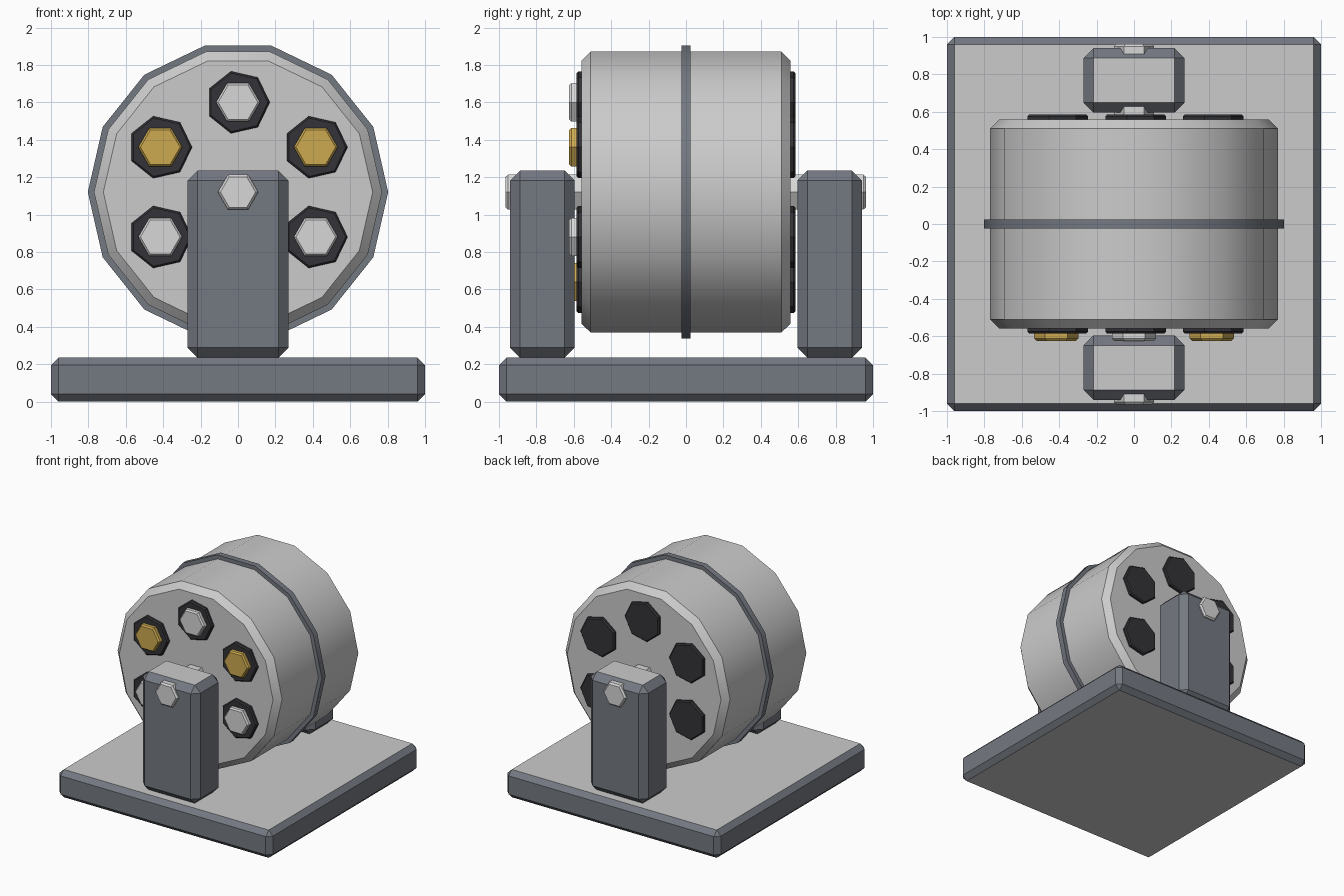
import bpy, bmesh, math

if "Cube" in bpy.data.objects:
    bpy.data.objects.remove(bpy.data.objects["Cube"])

AXLE_Z = 1.12


def material(name, color):
    m = bpy.data.materials.new(name)
    m.diffuse_color = (*color, 1.0)
    m.use_nodes = True
    m.node_tree.nodes["Principled BSDF"].inputs["Base Color"].default_value = m.diffuse_color
    return m


SILVER = material("silver", (0.60, 0.60, 0.60))
BRIGHT = material("bright_silver", (0.68, 0.68, 0.68))
STEEL = material("blue_grey_steel", (0.175, 0.19, 0.22))
DARK = material("near_black", (0.033, 0.033, 0.04))
GOLD = material("gold", (0.61, 0.40, 0.08))


def finish(name, bm, mats, location, smooth=False):
    bmesh.ops.recalc_face_normals(bm, faces=bm.faces)
    mesh = bpy.data.meshes.new(name)
    bm.to_mesh(mesh)
    bm.free()
    for m in mats:
        mesh.materials.append(m)
    ob = bpy.data.objects.new(name, mesh)
    ob.location = location
    bpy.context.collection.objects.link(ob)
    if smooth:
        bpy.ops.object.select_all(action='DESELECT')
        ob.select_set(True)
        bpy.context.view_layer.objects.active = ob
        bpy.ops.object.shade_smooth_by_angle(angle=math.radians(30))
    return ob


def prism(name, sides, radius, y0, y1, bevel, mat, x=0.0, z=AXLE_Z, smooth=False):
    """Chamfered prism lying along y, first corner pointing to +x."""
    bm = bmesh.new()
    profile = [(radius - bevel, y0), (radius, y0 + bevel),
               (radius, y1 - bevel), (radius - bevel, y1)]
    if bevel == 0:
        profile = [(radius, y0), (radius, y1)]
    rings = []
    for r, y in profile:
        angles = [2 * math.pi * i / sides for i in range(sides)]
        rings.append([bm.verts.new((r * math.cos(a), y, r * math.sin(a))) for a in angles])
    for a, b in zip(rings, rings[1:]):
        for i in range(sides):
            j = (i + 1) % sides
            bm.faces.new((a[i], a[j], b[j], b[i]))
    bm.faces.new(rings[0])
    bm.faces.new(rings[-1])
    return finish(name, bm, [mat], (x, 0, z), smooth)


def block(name, size, center, bevel):
    """Chamfered steel block with silver top and bottom faces."""
    bm = bmesh.new()
    bmesh.ops.create_cube(bm, size=1.0)
    bmesh.ops.scale(bm, vec=size, verts=bm.verts)
    bmesh.ops.bevel(bm, geom=bm.edges[:], offset=bevel, segments=1,
                    affect='EDGES', clamp_overlap=True)
    bm.normal_update()
    for f in bm.faces:
        f.material_index = 1 if abs(f.normal.z) > 0.95 else 0
    return finish(name, bm, [STEEL, SILVER], center)


# Base and the two support posts
block("base", (2.0, 2.0, 0.235), (0, 0, 0.1175), 0.04)
for label, side in (("front", -1), ("back", 1)):
    block(label + "_post", (0.54, 0.346, 1.0), (0, side * 0.768, 0.735), 0.054)

# Drum, its middle band and the axle
prism("drum", 14, 0.77, -0.56, 0.56, 0.05, SILVER, smooth=True)
prism("middle_band", 14, 0.803, -0.025, 0.025, 0, STEEL, smooth=True)
prism("axle", 6, 0.108, -0.965, 0.962, 0.014, BRIGHT)

# Six chambers running through the drum, with alternating caps at the front
for k in range(6):
    a = math.radians(30 + 60 * k)
    x, z = 0.48 * math.cos(a), AXLE_Z + 0.48 * math.sin(a)
    prism("chamber_%d" % (k + 1), 7, 0.17, -0.586, 0.586, 0.01, DARK, x, z)
    prism("cap_%d" % (k + 1), 6, 0.118, -0.625, -0.56, 0.012,
          GOLD if k % 2 == 0 else BRIGHT, x, z)
